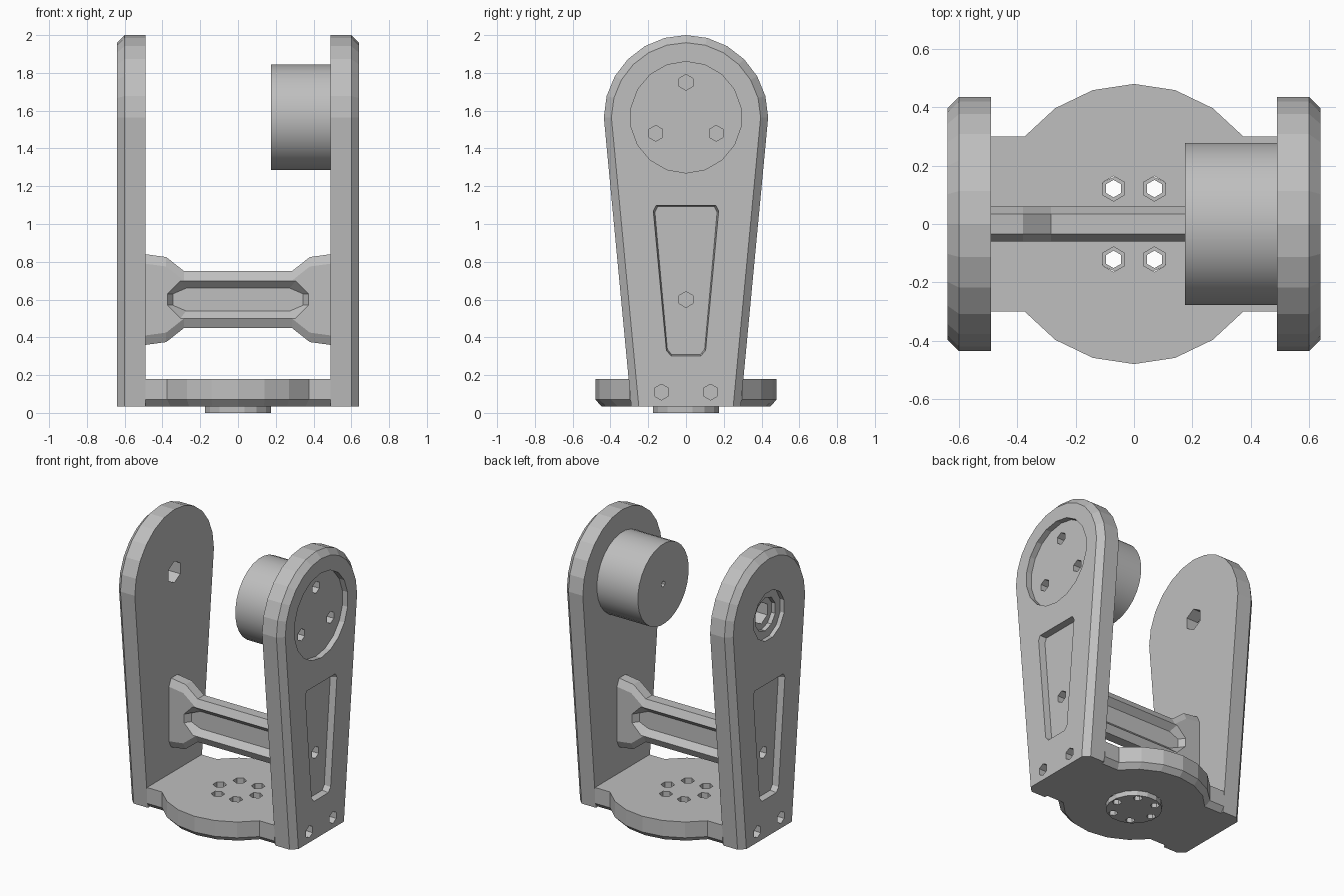
import bpy, bmesh, math
from mathutils import Vector

cube = bpy.data.objects.get("Cube")
if cube:
    bpy.data.objects.remove(cube)

grey = bpy.data.materials.new("plain grey")
grey.use_nodes = True
colour = (0.52, 0.52, 0.52, 1)
grey.diffuse_color = colour
grey.node_tree.nodes["Principled BSDF"].inputs["Base Color"].default_value = colour


def add_loft(bm, sections):
    """Skin a closed solid through rings with equal point counts."""
    rings = [[bm.verts.new(p) for p in s] for s in sections]
    n = len(rings[0])
    faces = [bm.faces.new(rings[0]), bm.faces.new(rings[-1][::-1])]
    for a, b in zip(rings, rings[1:]):
        for i in range(n):
            j = (i + 1) % n
            faces.append(bm.faces.new((a[i], b[i], b[j], a[j])))
    bmesh.ops.recalc_face_normals(bm, faces=faces)


def to_object(name, bm):
    mesh = bpy.data.meshes.new(name)
    bm.to_mesh(mesh)
    bm.free()
    mesh.materials.append(grey)
    obj = bpy.data.objects.new(name, mesh)
    bpy.context.collection.objects.link(obj)
    return obj


def loft(name, sections):
    bm = bmesh.new()
    add_loft(bm, sections)
    return to_object(name, bm)


def rod(axis, start, end, a, b, r, sides=6):
    """Two rings of a cylinder along x, y or z, centred at (a, b)."""
    out = []
    for t in (start, end):
        ring = []
        for i in range(sides):
            w = math.tau * (i + 0.5) / sides
            p = [a + r * math.cos(w), b + r * math.sin(w)]
            p.insert("xyz".index(axis), t)
            ring.append(p)
        out.append(ring)
    return out


def cut(obj, *tools):
    """Subtract each tool in turn."""
    for sections in tools:
        tool = loft("cutter", sections)
        tool.hide_render = True
        mod = obj.modifiers.new("cut", "BOOLEAN")
        mod.operation, mod.solver, mod.object = "DIFFERENCE", "EXACT", tool
        graph = bpy.context.evaluated_depsgraph_get()
        mesh = bpy.data.meshes.new_from_object(obj.evaluated_get(graph))
        obj.modifiers.clear()
        obj.data = mesh
        bpy.data.objects.remove(tool)


PIVOT = 1.565


def plate_ring(x, inset):
    """Tapered plate outline with a rounded top."""
    r, foot = 0.435 - inset, 0.29 - inset
    ring = [(x, -foot, 0.035), (x, foot, 0.035)]
    for i in range(13):
        w = math.pi * i / 12
        ring.append((x, r * math.cos(w), PIVOT + r * math.sin(w)))
    return ring


def pocket_ring(x, inset):
    half = [(0.08, 0.3), (0.105, 0.33), (0.175, 1.07), (0.16, 1.1)]
    pts = half + [(-y, z) for y, z in half[::-1]]
    return [(x, y * (1 - inset), 0.7 + (z - 0.7) * (1 - inset / 3)) for y, z in pts]


# Side plates with pockets and screw holes
for side, label in ((1, "left"), (-1, "right")):
    plate = loft(label + "_side_plate",
                 [plate_ring(side * x, i) for x, i in ((0.49, 0), (0.6, 0), (0.64, 0.04))])
    out = side * 0.7
    tools = [[pocket_ring(side * 0.65, 0), pocket_ring(side * 0.595, 0.06)],
             rod("x", out, side * 0.5, 0, 0.6, 0.042)]
    tools += [rod("x", out, side * 0.5, y, 0.11, 0.042) for y in (-0.13, 0.13)]
    if side > 0:
        # Motor seat
        tools.append(rod("x", out, 0.6, 0, PIVOT, 0.295, 18))
        tools += [rod("x", out, 0.5, y, z, 0.042) for y, z in ((0, 1.75), (-0.16, 1.48), (0.16, 1.48))]
    else:
        # Bearing seat
        tools += [rod("x", out, -0.61, 0, PIVOT, 0.17, 12),
                  rod("x", out, -0.58, 0, PIVOT, 0.115, 10),
                  rod("x", out, -0.4, 0, PIVOT, 0.075)]
    cut(plate, *tools)

# Motor drum
motor = loft("motor", rod("x", 0.175, 0.49, 0, PIVOT, 0.28, 28))
cut(motor, rod("x", 0.1, 0.22, 0, PIVOT, 0.02))


def base_ring(z, inset):
    """Straight ends joined to a round middle."""
    r, w = 0.48 - inset, 0.3 - inset
    start = math.asin(w / r)
    arc = [start + (math.pi - 2 * start) * i / 6 for i in range(7)]
    top = [(0.49, w)] + [(r * math.cos(a), r * math.sin(a)) for a in arc] + [(-0.49, w)]
    return [(x, y, z) for x, y in top] + [(-x, -y, z) for x, y in top]


# Base with bottom hub and a ring of bolt holes
base = loft("base", [base_ring(0.035, 0.033), base_ring(0.07, 0), base_ring(0.18, 0)])
hub = loft("bottom_hub", rod("z", 0, 0.035, 0, 0, 0.178, 16))
bolts = [(0.14 * math.cos(math.tau * i / 6), 0.14 * math.sin(math.tau * i / 6)) for i in range(6)]
cut(base, *[rod("z", -0.1, 0.3, x, y, 0.043) for x, y in bolts])
cut(hub, *[rod("z", -0.1, 0.3, x, y, 0.03) for x, y in bolts])


def beam_ring(x, h):
    """Chamfered beam section of half height h."""
    pts = [(0.06, h - 0.05), (0.035, h), (-0.035, h), (-0.06, h - 0.05)]
    return [(x, y, 0.6 + z) for y, z in pts] + [(x, -y, 0.6 - z) for y, z in pts]


def groove_ring(y, h, length):
    pts = [(length, 0.03), (length - 0.07, h), (0.07 - length, h), (-length, 0.03)]
    return [(x, y, 0.6 + z) for x, z in pts] + [(-x, y, 0.6 - z) for x, z in pts]


# Cross beam, flared at the ends, grooved on both faces
stations = [(0.49, 0.24), (0.38, 0.225), (0.285, 0.15)]
beam = loft("cross_beam", [beam_ring(-x, h) for x, h in stations]
            + [beam_ring(x, h) for x, h in stations[::-1]])
cut(beam, *[[groove_ring(s * 0.061, 0.1, 0.375), groove_ring(s * 0.02, 0.06, 0.345)] for s in (1, -1)])

# Smooth the drum wall only
bpy.ops.object.select_all(action="DESELECT")
motor.select_set(True)
bpy.context.view_layer.objects.active = motor
bpy.ops.object.shade_smooth_by_angle(angle=math.radians(30))
